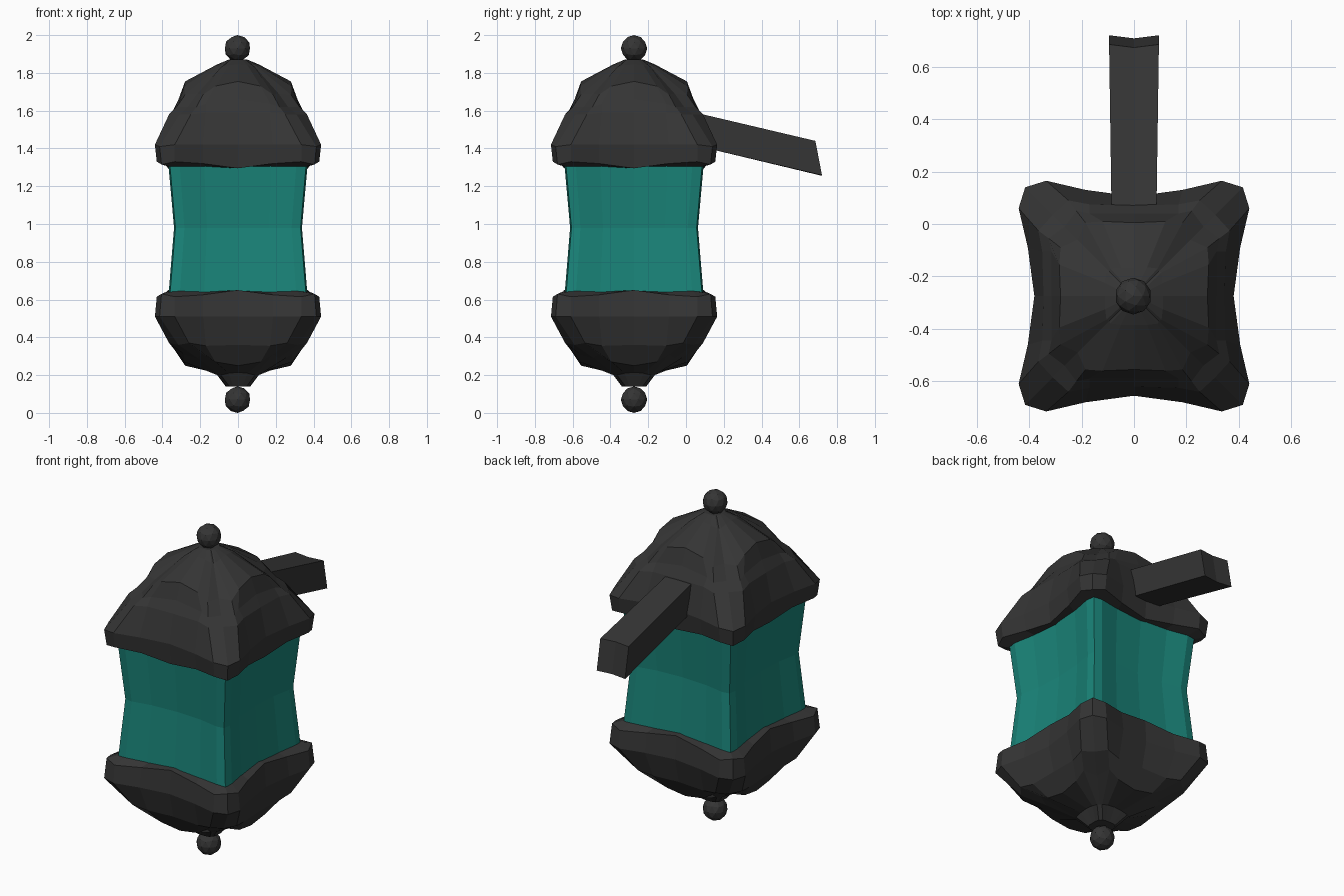
import bpy, bmesh, math
from mathutils import Matrix, Vector

if "Cube" in bpy.data.objects:
    bpy.data.objects.remove(bpy.data.objects["Cube"])

CY = -0.275  # lantern axis in y


def material(name, col):
    m = bpy.data.materials.new(name)
    m.diffuse_color = (*col, 1)
    m.use_nodes = True
    m.node_tree.nodes["Principled BSDF"].inputs["Base Color"].default_value = m.diffuse_color
    return m


IRON = material("dark_iron", (0.035, 0.035, 0.035))
GLASS = material("teal_glass", (0.01, 0.23, 0.19))


def finish(bm, name, mat):
    bmesh.ops.recalc_face_normals(bm, faces=bm.faces)
    me = bpy.data.meshes.new(name)
    bm.to_mesh(me)
    bm.free()
    me.materials.append(mat)
    ob = bpy.data.objects.new(name, me)
    bpy.context.collection.objects.link(ob)
    return ob


def ring(mid, quarter, shoulder, corner):
    """Four-fold pinched square; mid/corner = (d, z), the others = (d, w, z)."""
    (m, mz), (q, qw, qz), (s, sw, sz), (k, kz) = mid, quarter, shoulder, corner
    side = [(m, 0, mz), (q, qw, qz), (s, sw, sz), (k, k, kz), (sw, s, sz), (qw, q, qz)]
    return [Matrix.Rotation(i * math.pi / 2, 3, 'Z') @ Vector(p) + Vector((0, CY, 0))
            for i in range(4) for p in side]


def loft(name, rings, mat):
    bm = bmesh.new()
    loops = [[bm.verts.new(p) for p in ring(*r)] for r in rings]
    for a, b in zip(loops, loops[1:]):
        n = len(a)
        for i in range(n):
            bm.faces.new((a[i], a[(i + 1) % n], b[(i + 1) % n], b[i]))
    bm.faces.new(loops[0])
    bm.faces.new(loops[-1])
    return finish(bm, name, mat)


# Glass body, narrowed at the waist
def body_ring(f, z):
    return ((.335 * f, z), (.345 * f, .18 * f, z), (.37 * f, .31 * f, z), (.362 * f, z))


loft("glass_body", [body_ring(1, .6), body_ring(.915, .98), body_ring(1, 1.33)], GLASS)

# Roof cap: rim, shoulder, four arched lobes, crown
loft("top_cap", [
    ((.32, 1.30), (.34, .17, 1.305), (.37, .31, 1.305), (.365, 1.305)),
    ((.37, 1.295), (.39, .185, 1.32), (.43, .335, 1.33), (.405, 1.315)),
    ((.38, 1.42), (.405, .185, 1.42), (.44, .335, 1.42), (.415, 1.41)),
    ((.345, 1.59), (.35, .17, 1.59), (.365, .25, 1.58), (.31, 1.58)),
    ((.315, 1.66), (.315, .17, 1.635), (.325, .22, 1.62), (.265, 1.62)),
    ((.28, 1.755), (.285, .12, 1.73), (.28, .185, 1.685), (.215, 1.69)),
    ((.11, 1.845), (.11, .05, 1.84), (.105, .09, 1.83), (.095, 1.825)),
    ((.05, 1.87), (.05, .02, 1.87), (.045, .035, 1.87), (.04, 1.87)),
], IRON)

# Base cap: the same shape hanging downwards
loft("bottom_cap", [
    ((.32, .65), (.34, .17, .64), (.37, .31, .645), (.365, .64)),
    ((.37, .65), (.39, .185, .625), (.43, .335, .615), (.405, .63)),
    ((.38, .51), (.405, .185, .51), (.44, .335, .51), (.415, .51)),
    ((.345, .36), (.35, .17, .355), (.365, .26, .37), (.315, .36)),
    ((.28, .25), (.285, .12, .27), (.285, .185, .31), (.215, .29)),
    ((.11, .215), (.11, .05, .21), (.11, .09, .2), (.1, .2)),
    ((.065, .14), (.065, .025, .14), (.06, .045, .14), (.05, .14)),
], IRON)

# Ball finials
for name, z in (("top_ball", 1.93), ("bottom_ball", .07)):
    bm = bmesh.new()
    bmesh.ops.create_icosphere(bm, subdivisions=2, radius=.07,
                               matrix=Matrix.Translation((-.003, CY, z)))
    finish(bm, name, IRON)

# Sloping mounting arm: side profile extruded across x, with a notched end
profile = [(.04, 1.592), (.685, 1.44), (.72, 1.258), (.04, 1.418)]
bm = bmesh.new()
slices = []
for x, dy in ((-.095, 0), (0, -.012), (.095, 0)):
    slices.append([bm.verts.new((x * (.9 if y < .1 else 1), y + (dy if y > .1 else 0), z))
                   for y, z in profile])
for a, b in zip(slices, slices[1:]):
    for i in range(4):
        bm.faces.new((a[i], a[(i + 1) % 4], b[(i + 1) % 4], b[i]))
bm.faces.new(slices[0])
bm.faces.new(slices[-1])
finish(bm, "mounting_arm", IRON)
